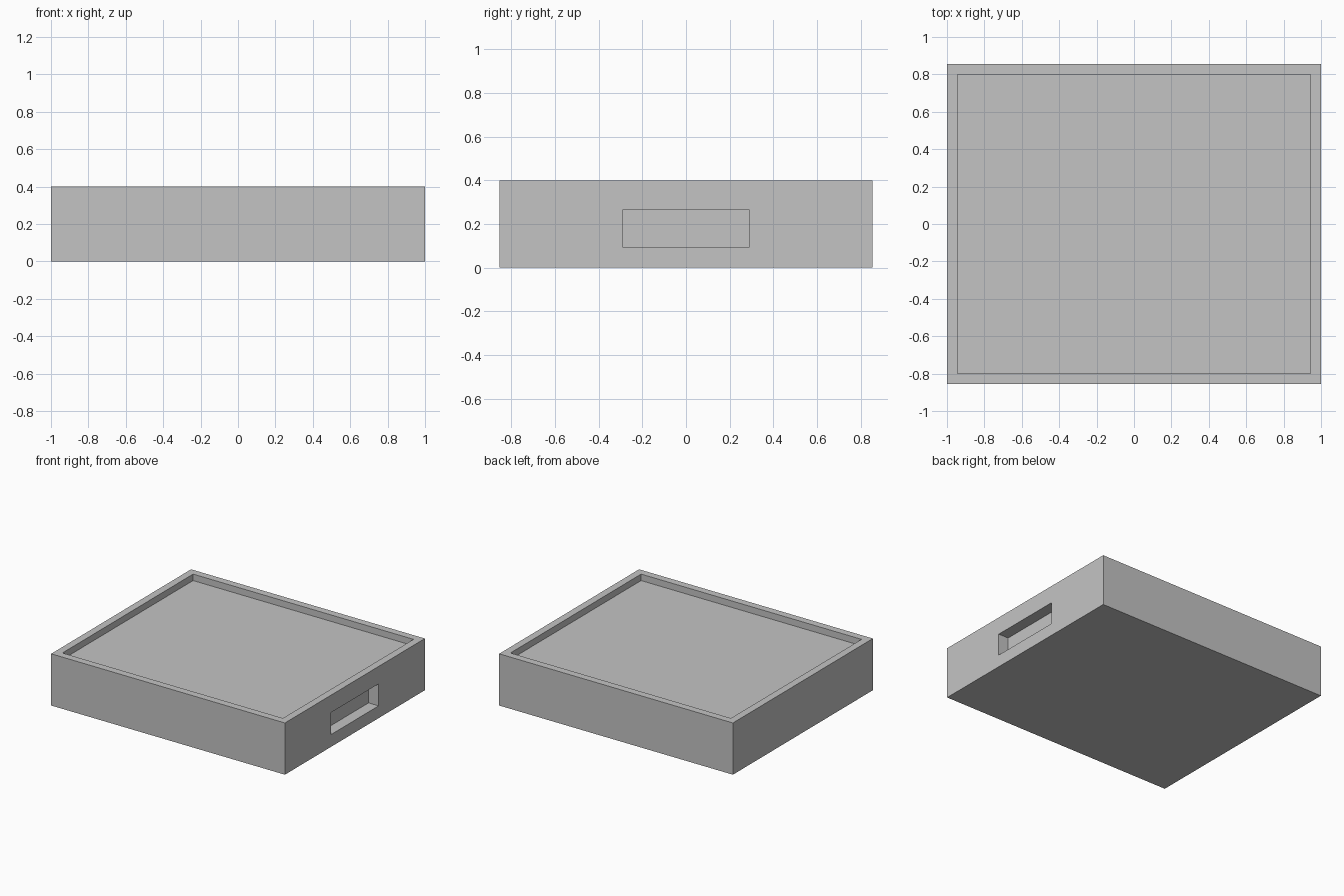
import bpy
import bmesh
from mathutils import Vector

cube = bpy.data.objects.get("Cube")
if cube:
    bpy.data.objects.remove(cube, do_unlink=True)

WIDTH, DEPTH, HEIGHT = 2.0, 1.71, 0.4
RIM, RECESS = 0.057, 0.05
SLOT_LENGTH, SLOT_BOTTOM, SLOT_TOP, SLOT_DEPTH = 0.58, 0.095, 0.265, 0.086

# Plain grey finish
grey = bpy.data.materials.new("plain grey")
grey.use_nodes = True
colour = (0.55, 0.55, 0.55, 1)
grey.diffuse_color = colour
grey.node_tree.nodes["Principled BSDF"].inputs["Base Color"].default_value = colour


def box(name, low, high):
    """Axis-aligned box between two corners."""
    low, high = Vector(low), Vector(high)
    bm = bmesh.new()
    bmesh.ops.create_cube(bm, size=1)
    bmesh.ops.scale(bm, vec=high - low, verts=bm.verts)
    bmesh.ops.translate(bm, vec=(low + high) / 2, verts=bm.verts)
    mesh = bpy.data.meshes.new(name)
    bm.to_mesh(mesh)
    bm.free()
    mesh.materials.append(grey)
    obj = bpy.data.objects.new(name, mesh)
    bpy.context.collection.objects.link(obj)
    return obj


def cut(target, cutter):
    """Subtract a hidden cutter from the target."""
    mod = target.modifiers.new(cutter.name, 'BOOLEAN')
    mod.operation = 'DIFFERENCE'
    mod.solver = 'EXACT'
    mod.object = cutter
    cutter.hide_render = True
    cutter.hide_set(True)


x, y = WIDTH / 2, DEPTH / 2

# Shallow tray body
tray = box("tray_body", (-x, -y, 0), (x, y, HEIGHT))

# Recessed top surface inside a thin rim
cut(tray, box("top_recess_cutter",
              (RIM - x, RIM - y, HEIGHT - RECESS),
              (x - RIM, y - RIM, HEIGHT + RECESS)))

# Blind grip slot in the left side
cut(tray, box("grip_slot_cutter",
              (x - SLOT_DEPTH, -SLOT_LENGTH / 2, SLOT_BOTTOM),
              (x + SLOT_DEPTH, SLOT_LENGTH / 2, SLOT_TOP)))

# Bake the cuts, then drop the cutters
bpy.context.view_layer.update()
evaluated = tray.evaluated_get(bpy.context.evaluated_depsgraph_get())
baked = bpy.data.meshes.new_from_object(evaluated)
cutters = [mod.object for mod in tray.modifiers]
tray.modifiers.clear()
tray.data = baked
for cutter in cutters:
    bpy.data.objects.remove(cutter, do_unlink=True)
